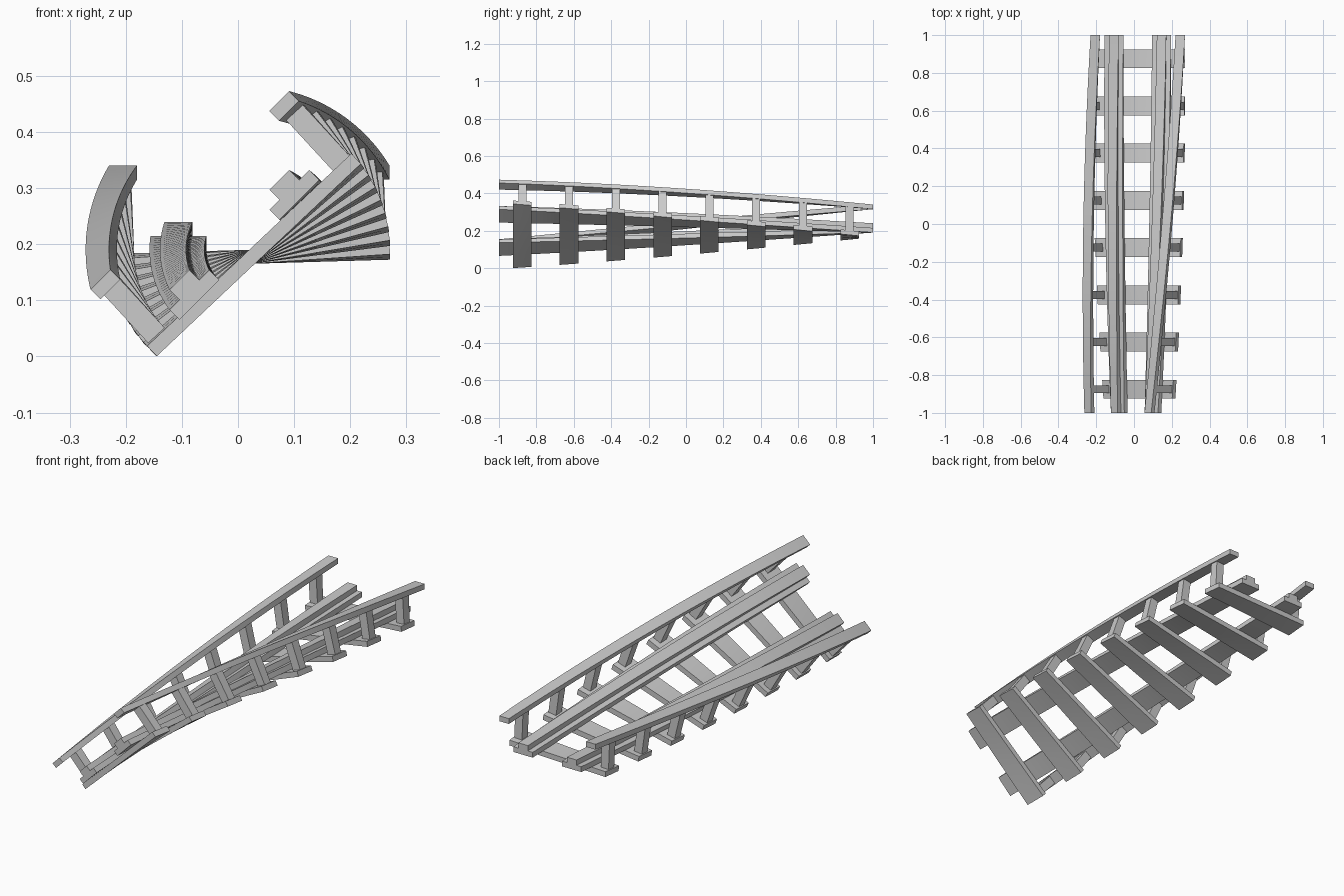
import bpy, bmesh, math
from mathutils import Vector

if "Cube" in bpy.data.objects:
    bpy.data.objects.remove(bpy.data.objects["Cube"])

AXIS_X, AXIS_Z = 0.02, 0.19      # twist axis runs along y, level with the tie tops
END_ROLL = math.radians(45)      # roll at the front end, zero at the back end


def twist(co):
    a = END_ROLL * (1 - co.y) / 2
    c, s = math.cos(a), math.sin(a)
    return Vector((AXIS_X + co.x * c - co.z * s, co.y, AXIS_Z + co.x * s + co.z * c))


def twisted_bar(name, x, y, z, cuts_y=1, cuts_x=1, cuts_z=1):
    """Box between (min, max) ranges, sliced evenly and then twisted about the axis."""
    bm = bmesh.new()
    bmesh.ops.create_cube(bm, size=1)
    for v in bm.verts:
        v.co = Vector([sum(r) / 2 + c * (r[1] - r[0]) for r, c in zip((x, y, z), v.co)])
    for axis, rng, n in ((0, x, cuts_x), (1, y, cuts_y), (2, z, cuts_z)):
        normal = Vector([float(i == axis) for i in range(3)])
        for k in range(1, n):
            at = normal * (rng[0] + (rng[1] - rng[0]) * k / n)
            bmesh.ops.bisect_plane(bm, geom=bm.verts[:] + bm.edges[:] + bm.faces[:],
                                   plane_co=at, plane_no=normal)
    for v in bm.verts:
        v.co = twist(v.co)
    bmesh.ops.recalc_face_normals(bm, faces=bm.faces[:])
    me = bpy.data.meshes.new(name)
    bm.to_mesh(me)
    bm.free()
    ob = bpy.data.objects.new(name, me)
    bpy.context.collection.objects.link(ob)
    bpy.ops.object.select_all(action='DESELECT')
    ob.select_set(True)
    bpy.context.view_layer.objects.active = ob
    bpy.ops.object.shade_smooth_by_angle(angle=math.radians(30))
    return ob


def around(c, half):
    return (c - half, c + half)


# Running rails and handrails, full length on both sides
for side, s in (("left", -1), ("right", 1)):
    twisted_bar("rail_base_" + side, around(s * 0.126, 0.05), (-1, 1), (0, 0.025), 32)
    twisted_bar("rail_head_" + side, around(s * 0.126, 0.025), (-1, 1), (0.025, 0.05), 32)
    twisted_bar("handrail_" + side, around(s * 0.225, 0.025), (-1, 1), (0.125, 0.15), 32)

# Cross ties with a handrail post at each end
for i in range(8):
    y = -0.875 + 0.25 * i
    twisted_bar(f"tie_{i + 1}", (-0.25, 0.25), around(y, 0.05), (-0.025, 0), 2, 4)
    for side, s in (("left", -1), ("right", 1)):
        twisted_bar(f"post_{side}_{i + 1}", around(s * 0.225, 0.02), around(y, 0.021), (0, 0.125))
